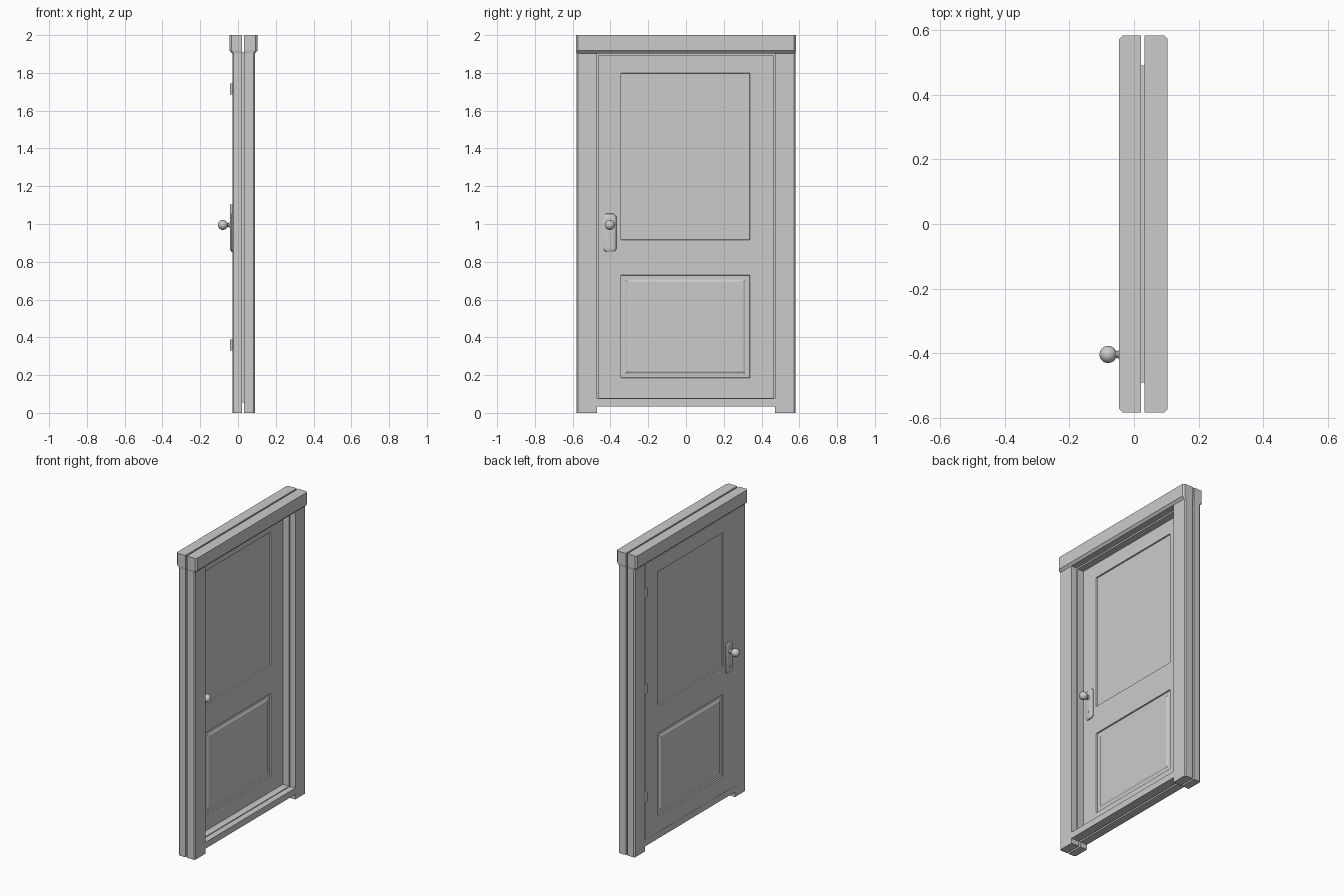
import bpy, bmesh
from math import sin, cos, pi, radians
from mathutils import Vector

if "Cube" in bpy.data.objects:
    bpy.data.objects.remove(bpy.data.objects["Cube"])

FACE_L, FACE_R = -0.03, 0.004      # the two faces of the door leaf


def finish(name, bm, smooth=False):
    bmesh.ops.remove_doubles(bm, verts=bm.verts[:], dist=1e-5)
    bmesh.ops.recalc_face_normals(bm, faces=bm.faces[:])
    me = bpy.data.meshes.new(name)
    bm.to_mesh(me)
    bm.free()
    ob = bpy.data.objects.new(name, me)
    bpy.context.collection.objects.link(ob)
    if smooth:
        bpy.ops.object.select_all(action='DESELECT')
        bpy.context.view_layer.objects.active = ob
        ob.select_set(True)
        bpy.ops.object.shade_smooth_by_angle(angle=radians(40))
    return ob


def loft(name, rings, smooth=False):
    """Closed solid through a list of equal-length point rings."""
    bm = bmesh.new()
    vs = [[bm.verts.new(p) for p in r] for r in rings]
    n = len(vs[0])
    for a, b in zip(vs, vs[1:]):
        for i in range(n):
            bm.faces.new((a[i], a[(i + 1) % n], b[(i + 1) % n], b[i]))
    bm.faces.new(vs[0])
    bm.faces.new(vs[-1])
    return finish(name, bm, smooth)


def rect(x0, x1, y0, y1, z):
    return [(x0, y0, z), (x1, y0, z), (x1, y1, z), (x0, y1, z)]


def box(name, x0, x1, y0, y1, z0, z1):
    return loft(name, [rect(x0, x1, y0, y1, z0), rect(x0, x1, y0, y1, z1)])


# Casing on both sides of the wall: legs, sill and overhanging header
for side, xin, xout, xhead in (("outer", 0.022, -0.03, -0.046), ("inner", 0.033, 0.09, 0.104)):
    s = 1 if xout > xin else -1
    for tag, m in (("left", -1), ("right", 1)):
        c = 0.007

        def leg(z):
            return [(xin, 0.471 * m, z), (xin, 0.58 * m, z), (xout - s * c, 0.58 * m, z),
                    (xout, (0.58 - c) * m, z), (xout, 0.471 * m, z)]
        loft(f"{side}_casing_leg_{tag}", [leg(0), leg(1.91)])
    box(f"{side}_casing_sill", min(xin, xout), max(xin, xout), -0.471, 0.471, 0.033, 0.075)

    def head(x, y, z, c):
        return [(xin, -y, z), (xin, y, z), (x - s * c, y, z), (x, y - c, z),
                (x, c - y, z), (x - s * c, -y, z)]
    loft(f"{side}_header", [head(xout, 0.58, 1.903, 0.007), head(xhead, 0.583, 1.918, 0.012),
                            head(xhead, 0.583, 2.0, 0.012)])

# Jamb lining between the two casings
JX = (0.004, 0.05)
for tag, m in (("left", -1), ("right", 1)):
    y = sorted((0.463 * m, 0.49 * m))
    box(f"jamb_{tag}", *JX, *y, 0.055, 1.91)
box("jamb_top", *JX, -0.463, 0.463, 1.893, 1.91)
box("jamb_bottom", *JX, -0.463, 0.463, 0.055, 0.08)

# Door leaf: gridded faces with two sunken panels, the lower one raised inside
bm = bmesh.new()
ys = [-0.469, -0.345, 0.338, 0.469]
zs = [0.076, 0.185, 0.73, 0.915, 1.80, 1.902]
for x, s in ((FACE_L, -1), (FACE_R, 1)):
    for j in range(5):
        for i in range(3):
            q = [(ys[i], zs[j]), (ys[i + 1], zs[j]), (ys[i + 1], zs[j + 1]), (ys[i], zs[j + 1])]
            if s < 0:
                q.reverse()
            f = bm.faces.new([bm.verts.new((x, *p)) for p in q])
            if i == 1 and j in (1, 3):
                steps = [(0.003, -0.008)]
                if j == 1:
                    steps += [(0.032, 0), (0.014, 0.006)]
                f.normal_update()
                for t, d in steps:
                    bmesh.ops.inset_individual(bm, faces=[f], thickness=t, depth=d)
bmesh.ops.remove_doubles(bm, verts=bm.verts[:], dist=1e-5)
edge = [e for e in bm.edges if e.is_boundary]
bmesh.ops.bridge_loops(bm, edges=edge)
finish("door_leaf", bm)


def lathe_x(name, x0, s, y, z, prof, n=24):
    """Round part along x from (distance, radius) pairs."""
    loft(name, [[(x0 + s * d, y + r * cos(2 * pi * k / n), z + r * sin(2 * pi * k / n))
                 for k in range(n)] for d, r in prof], True)


# Handle plates, keyhole bosses and knobs on both faces
R = 0.0265
knob = [(0.0, 0.015), (0.016, 0.014), (0.02, 0.011)]
knob += [(0.05 - R * cos(a), R * sin(a)) for a in [radians(26 + 14 * k) for k in range(11)]]
knob += [(0.05 + R, 0.001)]
outline = [(-1, -.84), (-.85, -.93), (-.5, -1), (.5, -1), (.85, -.93), (1, -.84),
           (1, .84), (.55, 1), (-.55, 1), (-1, .84)]
for tag, x0, s in (("outer", FACE_L, -1), ("inner", FACE_R, 1)):
    loft(f"{tag}_handle_plate",
         [[(x0 + s * d, -0.403 + 0.034 * k * u, 0.953 + (0.102 - 0.034 * (1 - k)) * v)
           for u, v in outline] for d, k in ((0, 1), (0.005, 0.97), (0.010, 0.75), (0.012, 0.45))], True)
    lathe_x(f"{tag}_keyhole", x0, s, -0.403, 0.895, [(0.010, 0.008), (0.013, 0.007)], 12)
    lathe_x(f"{tag}_knob", x0, s, -0.403, 0.995, knob)

# Three hinge barrels on the outer face
for i, z in enumerate((0.36, 1.075, 1.715)):
    loft(f"hinge_{i + 1}", [[(-0.034 + 0.008 * cos(pi * k / 6), 0.467 + 0.008 * sin(pi * k / 6), zz)
                             for k in range(12)] for zz in (z - 0.029, z + 0.029)], True)
